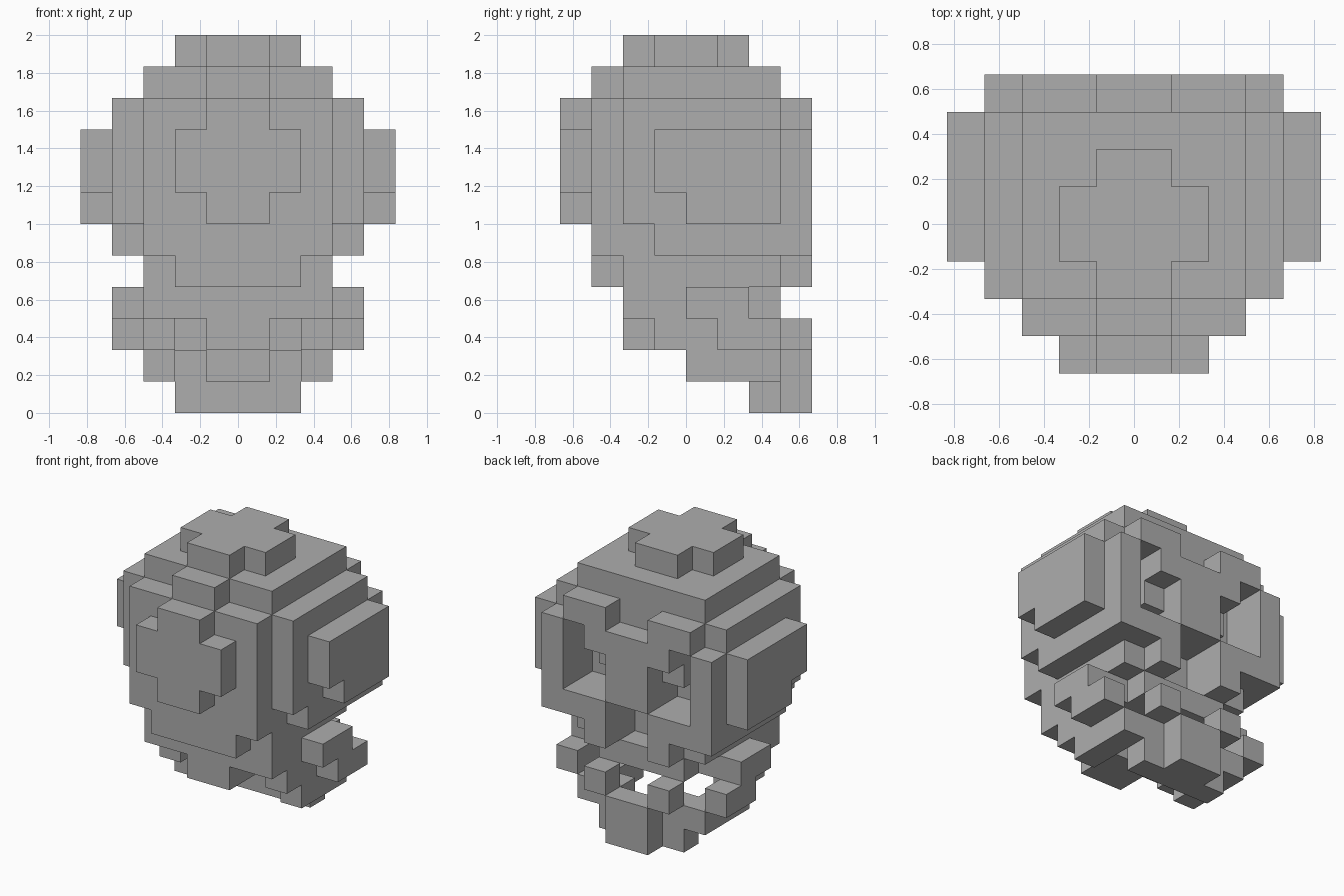
import bpy
import bmesh
from mathutils import Vector

cube = bpy.data.objects.get("Cube")
if cube:
    bpy.data.objects.remove(cube, do_unlink=True)

UNIT = 1 / 6  # edge of one block

bone = bpy.data.materials.new("bone grey")
bone.use_nodes = True
GREY = (0.42, 0.42, 0.42, 1)
bone.diffuse_color = GREY
bone.node_tree.nodes["Principled BSDF"].inputs["Base Color"].default_value = GREY


def box(x, y, z):
    """Blocks in a range, mirrored to both sides in x."""
    cells = set()
    for i in range(*x):
        for j in range(*y):
            for k in range(*z):
                cells |= {(i, j, k), (-1 - i, j, k)}
    return cells


def build(name, cells):
    """Mesh the outer faces of a set of blocks."""
    bm = bmesh.new()
    verts = {}

    def vert(p):
        key = tuple(round(c) for c in p)
        if key not in verts:
            verts[key] = bm.verts.new(Vector(key) * UNIT)
        return verts[key]

    for cell in sorted(cells):
        for axis in range(3):
            for side in (-1, 1):
                n = Vector((0, 0, 0))
                n[axis] = side
                if tuple(round(c) for c in Vector(cell) + n) in cells:
                    continue
                u = Vector((0, 0, 0))
                u[(axis + 1) % 3] = 0.5
                v = n.cross(u)
                mid = Vector(cell) + Vector((0.5, 0.5, 0.5)) + n * 0.5
                bm.faces.new([vert(mid + a * u + b * v)
                              for a, b in ((-1, -1), (1, -1), (1, 1), (-1, 1))])
    mesh = bpy.data.meshes.new(name)
    bm.to_mesh(mesh)
    bm.free()
    mesh.materials.append(bone)
    obj = bpy.data.objects.new(name, mesh)
    bpy.context.collection.objects.link(obj)


# Cranium: crown, stepped dome, back and sides
skull = box((0, 2), (-1, 1), (11, 12)) | box((0, 1), (-2, 2), (11, 12))
skull |= box((0, 3), (-2, 3), (10, 11)) | box((0, 1), (-3, -2), (10, 11))
skull |= box((0, 3), (-3, 3), (5, 10))
skull |= box((0, 1), (-4, -3), (6, 10)) | box((0, 2), (-4, -3), (7, 9))
skull |= box((3, 4), (-2, 3), (6, 10)) | box((3, 4), (-1, 4), (5, 6))
skull |= box((4, 5), (-1, 3), (7, 9)) | box((4, 5), (0, 3), (6, 7))

# Base and neck stub
skull |= box((0, 2), (-3, -2), (4, 5)) | box((0, 3), (-2, 3), (4, 5))
skull |= box((0, 3), (-2, 2), (3, 4)) | box((0, 2), (2, 3), (3, 4))
skull |= box((0, 1), (-2, 0), (2, 3)) | box((2, 3), (-1, 1), (2, 3))

# Brows, nose bridge, cheeks and upper teeth
skull |= box((1, 3), (3, 4), (9, 10)) | box((0, 1), (3, 4), (6, 9))
skull |= box((1, 2), (3, 4), (8, 9)) | box((3, 4), (3, 4), (6, 9))
skull |= box((1, 3), (3, 4), (5, 6)) | box((1, 2), (3, 4), (4, 5))

# Eye sockets and nose opening
skull -= box((2, 3), (2, 4), (6, 9)) | box((1, 2), (2, 4), (6, 7))
skull -= box((0, 1), (2, 4), (4, 6))
build("skull", skull)

# Lower jaw: chin, sides and hinges
jaw = box((0, 1), (3, 4), (0, 2)) | box((0, 2), (2, 3), (0, 1))
jaw |= box((1, 2), (2, 3), (1, 2)) | box((2, 3), (0, 3), (1, 2))
jaw |= box((3, 4), (1, 3), (2, 3)) | box((3, 4), (0, 2), (3, 4))
build("lower_jaw", jaw)

# Lower teeth
build("lower_teeth", box((1, 2), (3, 4), (2, 3)))
